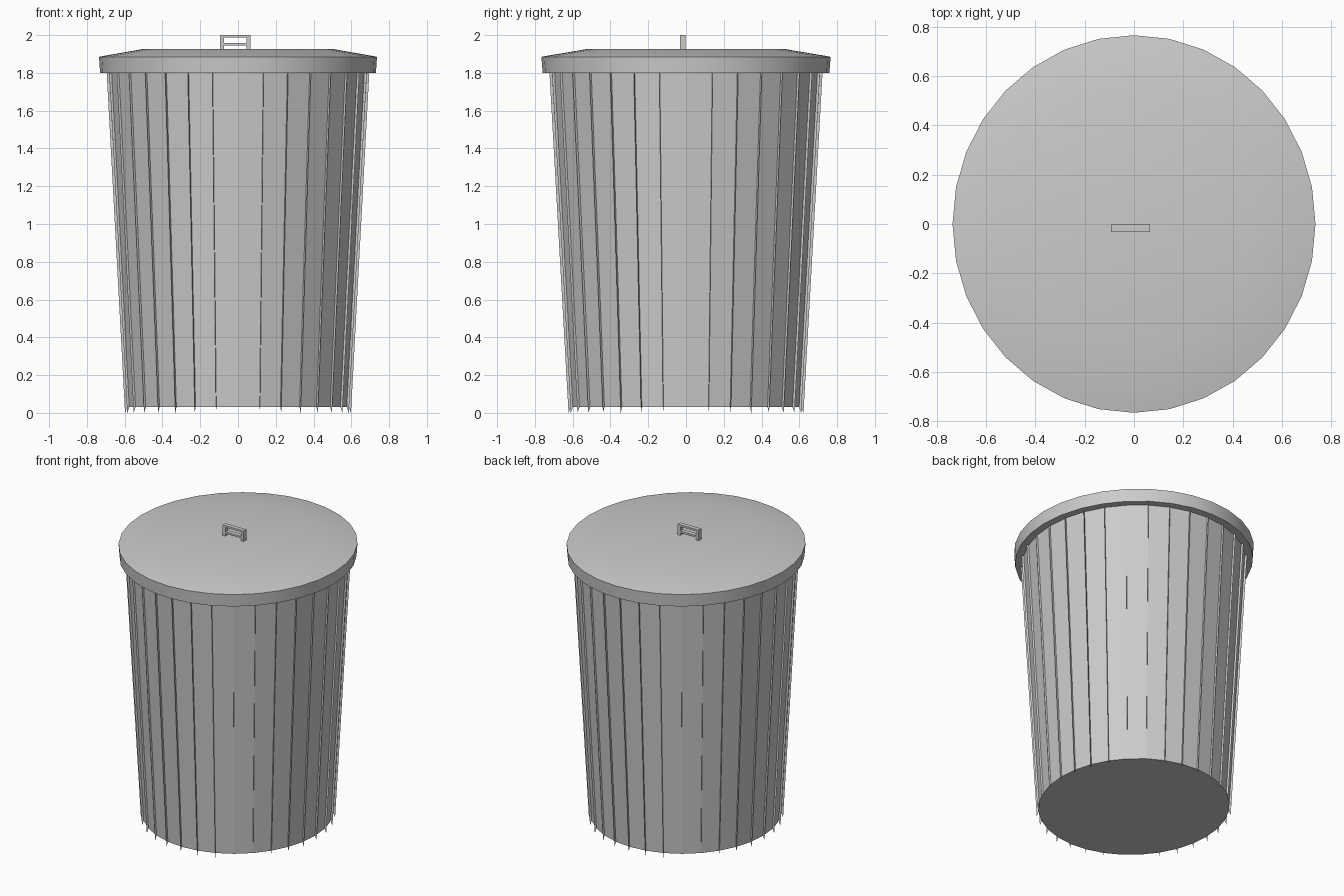
import bpy, bmesh
from math import cos, sin, tau, radians

if "Cube" in bpy.data.objects:
    bpy.data.objects.remove(bpy.data.objects["Cube"])

N = 32            # sides
YS = 1.04         # the bin is slightly oval, deeper in y


def pt(r, z, i):
    a = tau * i / N
    return (r * cos(a), r * YS * sin(a), z)


def finish(name, bm, smooth=False):
    me = bpy.data.meshes.new(name)
    bm.to_mesh(me)
    bm.free()
    ob = bpy.data.objects.new(name, me)
    bpy.context.collection.objects.link(ob)
    if smooth:
        bpy.ops.object.select_all(action='DESELECT')
        ob.select_set(True)
        bpy.context.view_layer.objects.active = ob
        bpy.ops.object.shade_smooth_by_angle(angle=radians(30))
    return ob


def lathe(name, profile, smooth=False):
    """Oval solid from (radius, z) pairs, bottom to top, capped at both ends."""
    bm = bmesh.new()
    rings = [[bm.verts.new(pt(r, z, i)) for i in range(N)] for r, z in profile]
    for lo, hi in zip(rings, rings[1:]):
        for i in range(N):
            j = (i + 1) % N
            bm.faces.new((lo[i], lo[j], hi[j], hi[i]))
    bm.faces.new(rings[0][::-1])
    bm.faces.new(rings[-1])
    return finish(name, bm, smooth)


# Tapered body
lathe("bin_body", [(0.587, 0.03), (0.682, 1.8)])

# Thin fins along every body corner, with pointed lower tips
bm = bmesh.new()
for i in range(N):
    quad = [(0.587, 0.03), (0.598, 0.0), (0.695, 1.8), (0.682, 1.8)]
    bm.faces.new([bm.verts.new(pt(r, z, i)) for r, z in quad])
finish("body_fins", bm)

# Lid with upright rim and shallow crown
lathe("lid", [(0.73, 1.8), (0.736, 1.885), (0.70, 1.892), (0.5, 1.927)], smooth=True)

# Handle: two legs joined by an upper and a lower bar
bm = bmesh.new()


def box(x0, x1, y0, y1, z0, z1):
    vs = bmesh.ops.create_cube(bm, size=1)["verts"]
    for v in vs:
        v.co = (x1 if v.co.x > 0 else x0, y1 if v.co.y > 0 else y0, z1 if v.co.z > 0 else z0)


X0, X1, Y0, Y1 = -0.094, 0.065, -0.032, -0.002
for x in (X0, X1 - 0.02):
    box(x, x + 0.02, Y0, Y1, 1.92, 2.0)
for z0, z1 in ((1.945, 1.957), (1.987, 2.0)):
    box(X0 + 0.02, X1 - 0.02, Y0, Y1, z0, z1)
finish("lid_handle", bm)
